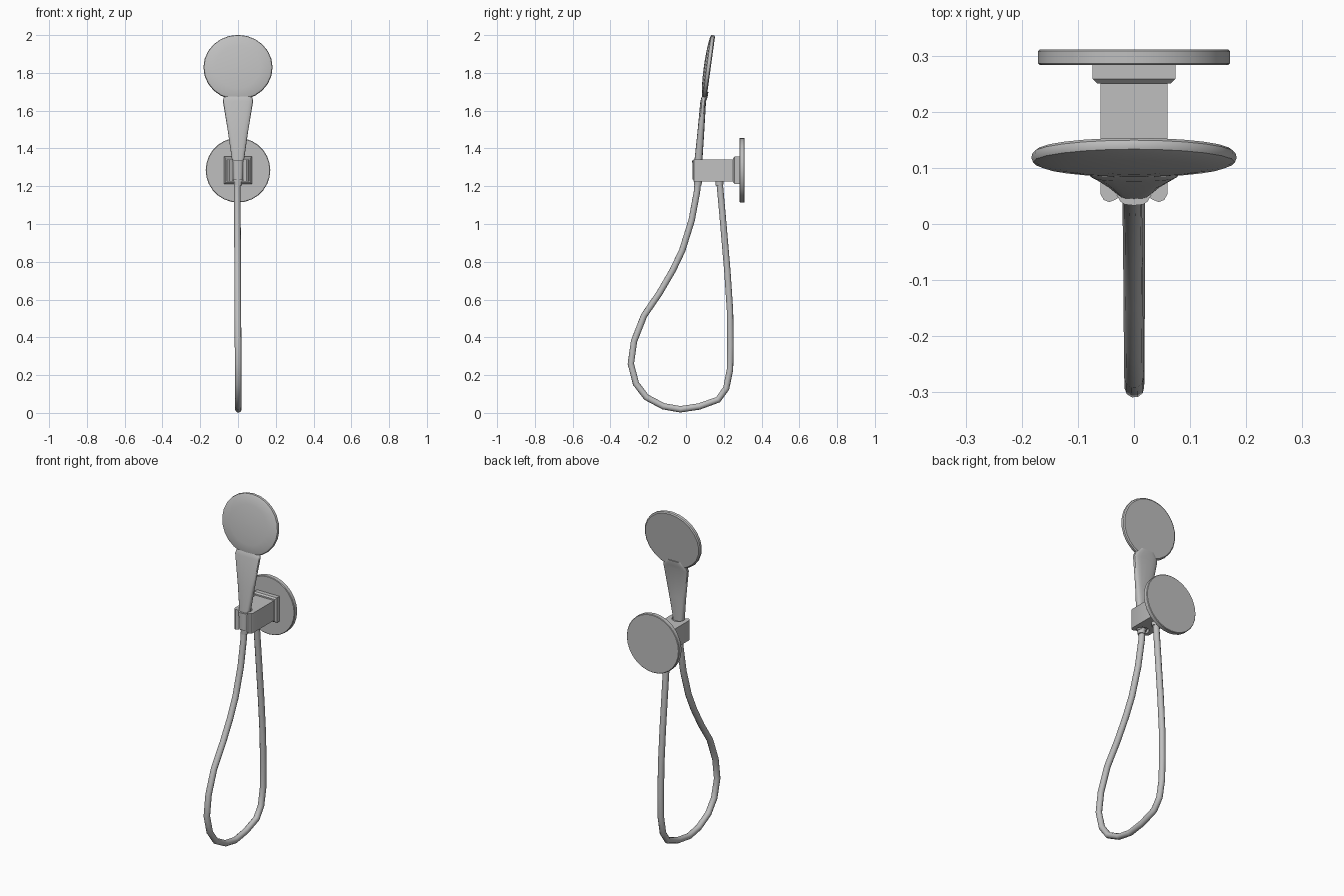
import bpy, bmesh, math
from mathutils import Matrix

cube = bpy.data.objects.get("Cube")
if cube:
    bpy.data.objects.remove(cube, do_unlink=True)

GREY = (0.52, 0.52, 0.52, 1)
metal = bpy.data.materials.new("satin grey metal")
metal.use_nodes = True
metal.diffuse_color = GREY
metal.node_tree.nodes["Principled BSDF"].inputs["Base Color"].default_value = GREY


def finish(obj, angle=35):
    obj.data.materials.append(metal)
    bpy.ops.object.select_all(action='DESELECT')
    obj.select_set(True)
    bpy.context.view_layer.objects.active = obj
    bpy.ops.object.shade_smooth_by_angle(angle=math.radians(angle))
    return obj


def from_bmesh(name, bm, matrix=None):
    bmesh.ops.recalc_face_normals(bm, faces=bm.faces)
    mesh = bpy.data.meshes.new(name)
    bm.to_mesh(mesh)
    bm.free()
    obj = bpy.data.objects.new(name, mesh)
    bpy.context.collection.objects.link(obj)
    if matrix:
        obj.matrix_world = matrix
    return finish(obj)


def superellipse(sides, rx, ry, power):
    for i in range(sides):
        a = 2 * math.pi * i / sides
        c, s = math.cos(a), math.sin(a)
        yield (rx * math.copysign(abs(c) ** power, c),
               ry * math.copysign(abs(s) ** power, s))


def loft(name, rings, sides=24, power=1, matrix=None):
    """Skin closed rings given as (centre y, z, half width, half depth)."""
    bm = bmesh.new()
    loops = [[bm.verts.new((x, y + cy, z)) for x, y in superellipse(sides, rx, ry, power)]
             for cy, z, rx, ry in rings]
    for low, high in zip(loops, loops[1:]):
        for i in range(sides):
            j = (i + 1) % sides
            bm.faces.new((low[i], low[j], high[j], high[i]))
    bm.faces.new(loops[0])
    bm.faces.new(loops[-1])
    return from_bmesh(name, bm, matrix)


def facing_front(y, z, tilt=0):
    return Matrix.Translation((0, y, z)) @ Matrix.Rotation(math.radians(90 - tilt), 4, 'X')


# Round wall plate
loft("wall_plate", [(0, z, r, r) for r, z in
                    ((0.168, 0), (0.171, 0.003), (0.171, 0.025), (0.168, 0.028))],
     sides=28, matrix=facing_front(0.311, 1.285))

# Stepped square flange
loft("bracket_flange", [(0, z, r, r) for r, z in
                        ((0.104, 0), (0.104, 0.027), (0.092, 0.035))],
     sides=4, matrix=facing_front(0.285, 1.285) @ Matrix.Rotation(math.pi / 4, 4, 'Z'))

# Bracket arm ending in a C-shaped clip: half outline, mirrored and extruded
half = [(0.060, 0.26), (0.060, 0.054), (0.054, 0.043), (0.044, 0.039), (0.034, 0.043)]
half += [(0.036 * math.cos(a), 0.07 + 0.036 * math.sin(a))
         for a in (math.radians(d) for d in range(-40, 90, 18))]
outline = half + [(-x, y) for x, y in reversed(half)]
bm = bmesh.new()
face = bm.faces.new([bm.verts.new((x, y, 1.225)) for x, y in outline])
extruded = bmesh.ops.extrude_face_region(bm, geom=[face])["geom"]
bmesh.ops.translate(bm, vec=(0, 0, 0.117),
                    verts=[g for g in extruded if isinstance(g, bmesh.types.BMVert)])
from_bmesh("bracket_clip", bm)

# Tapered seat gripping the base of the handle
loft("handle_seat", [(0.064, 1.235, 0.026, 0.030), (0.066, 1.335, 0.031, 0.033)],
     sides=16, power=0.7)

# Flat handle flaring up into the head
loft("handle", [(0.064, 1.225, 0.024, 0.020), (0.066, 1.34, 0.032, 0.021),
                (0.078, 1.48, 0.052, 0.018), (0.091, 1.65, 0.080, 0.015),
                (0.098, 1.67, 0.076, 0.016), (0.107, 1.70, 0.045, 0.012)],
     sides=20, power=0.65)

# Thin tilted shower head with a gently domed front
loft("shower_head", [(0, z, r, r * 0.95) for r, z in
                     ((0.174, 0), (0.181, 0.005), (0.183, 0.013), (0.180, 0.021),
                      (0.168, 0.026), (0.12, 0.032), (0.06, 0.036), (0.01, 0.037))],
     sides=24, matrix=facing_front(0.131, 1.827, 7.8))

# Collars where the hose joins the bracket
loft("front_hose_collar", [(0.062, 1.205, 0.020, 0.020), (0.064, 1.24, 0.023, 0.023)], sides=16)
loft("rear_hose_collar", [(0.177, 1.205, 0.020, 0.020), (0.177, 1.23, 0.021, 0.021)], sides=16)

# Hanging hose loop, as (y, z) points
path = [(0.064, 1.24), (0.058, 1.17), (0.03, 1.02), (-0.02, 0.86), (-0.07, 0.755),
        (-0.14, 0.635), (-0.222, 0.515), (-0.275, 0.38), (-0.292, 0.26), (-0.265, 0.155),
        (-0.21, 0.083), (-0.12, 0.035), (-0.03, 0.019), (0.07, 0.034), (0.17, 0.07),
        (0.213, 0.13), (0.233, 0.23), (0.235, 0.36), (0.233, 0.54), (0.219, 0.75),
        (0.195, 1.03), (0.177, 1.23)]
curve = bpy.data.curves.new("hose", 'CURVE')
curve.dimensions = '3D'
curve.bevel_depth = 0.0175
curve.bevel_resolution = 3
curve.use_fill_caps = True
spline = curve.splines.new('POLY')
spline.points.add(len(path) - 1)
for point, (y, z) in zip(spline.points, path):
    point.co = (0.002 - 0.005 * z, y, z, 1)
hose = bpy.data.objects.new("hose", curve)
bpy.context.collection.objects.link(hose)
bpy.ops.object.select_all(action='DESELECT')
hose.select_set(True)
bpy.context.view_layer.objects.active = hose
bpy.ops.object.convert(target='MESH')
finish(bpy.context.view_layer.objects.active, 40)
